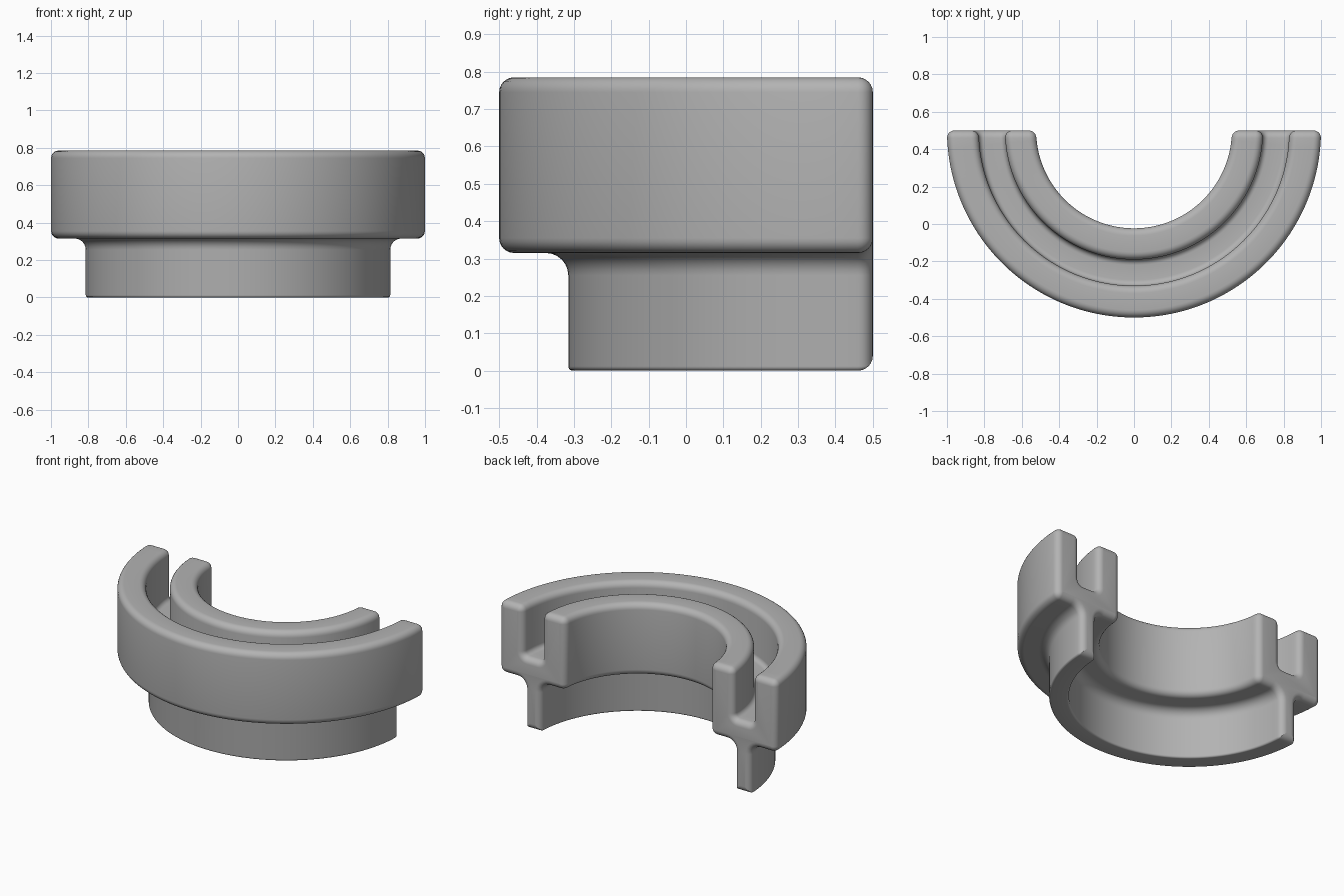
import bpy, bmesh, math
from mathutils import Vector

cube = bpy.data.objects.get("Cube")
if cube:
    bpy.data.objects.remove(cube, do_unlink=True)

CENTRE_Y = 0.5     # axis of the half ring
END_ROUND = 0.04   # rounding of the two cut ends
SEGMENTS = 96
ARC_STEPS = 6

# Cross-section, counter-clockwise: (radius, height, corner rounding)
TOP, FLOOR, SHELF = 0.785, 0.46, 0.315
PROFILE = [
    (0.70, 0.0, 0.012), (0.815, 0.0, 0.012),                # foot of the leg
    (0.815, SHELF, 0.06), (1.0, SHELF, 0.04),               # outer shelf
    (1.0, TOP, 0.04), (0.83, TOP, 0.04),                    # outer wall
    (0.83, FLOOR, 0.03), (0.69, FLOOR, 0.03),               # channel
    (0.69, TOP, 0.04), (0.523, TOP, 0.04),                  # inner wall
    (0.523, SHELF, 0.04), (0.70, SHELF, 0.06),              # inner shelf
]


def section(inset):
    """Rounded cross-section, shrunk inward by inset."""
    points = []
    count = len(PROFILE)
    for i, (r, z, rounding) in enumerate(PROFILE):
        here = Vector((r, z))
        before = (here - Vector(PROFILE[i - 1][:2])).normalized()
        after = (Vector(PROFILE[(i + 1) % count][:2]) - here).normalized()
        turn = 1 if before.cross(after) > 0 else -1
        normals = [Vector((-d.y, d.x)) for d in (before, after)]
        corner = here + inset * (normals[0] + normals[1])
        radius = max(rounding - turn * inset, 0.001)
        pivot = corner + turn * radius * (normals[0] + normals[1])
        start = math.atan2(-turn * normals[0].y, -turn * normals[0].x)
        for k in range(ARC_STEPS + 1):
            a = start + turn * (math.pi / 2) * k / ARC_STEPS
            points.append(pivot + radius * Vector((math.cos(a), math.sin(a))))
    return points


def end_ring(t, side):
    """Section in a plane parallel to the cut, rounded in by angle t."""
    inset = END_ROUND * (1 - math.sin(t))
    depth = END_ROUND * (1 - math.cos(t))
    return [(side * math.sqrt(p.x ** 2 - depth ** 2), CENTRE_Y - depth, p.y)
            for p in section(inset)]


# Rounded end, swept half turn, rounded end
quarter = [math.pi / 2 * k / ARC_STEPS for k in range(ARC_STEPS + 1)]
full = section(0)
rings = [end_ring(t, 1) for t in quarter]
for k in range(3, SEGMENTS - 2):
    a = math.pi * k / SEGMENTS
    rings.append([(p.x * math.cos(a), CENTRE_Y - p.x * math.sin(a), p.y) for p in full])
rings += [end_ring(t, -1) for t in reversed(quarter)]

bm = bmesh.new()
loops = [[bm.verts.new(co) for co in ring] for ring in rings]
for a, b in zip(loops, loops[1:]):
    for i in range(len(a)):
        bm.faces.new((a[i - 1], a[i], b[i], b[i - 1]))
bm.faces.new(loops[0])
bm.faces.new(loops[-1])
bmesh.ops.recalc_face_normals(bm, faces=bm.faces)
mesh = bpy.data.meshes.new("half_ring")
bm.to_mesh(mesh)
bm.free()

grey = bpy.data.materials.new("grey")
grey.use_nodes = True
grey.diffuse_color = (0.45, 0.45, 0.45, 1)
grey.node_tree.nodes["Principled BSDF"].inputs["Base Color"].default_value = (0.45, 0.45, 0.45, 1)
mesh.materials.append(grey)

ring = bpy.data.objects.new("channelled_half_ring", mesh)
bpy.context.collection.objects.link(ring)
bpy.context.view_layer.objects.active = ring
ring.select_set(True)
bpy.ops.object.shade_smooth_by_angle(angle=math.radians(35))
